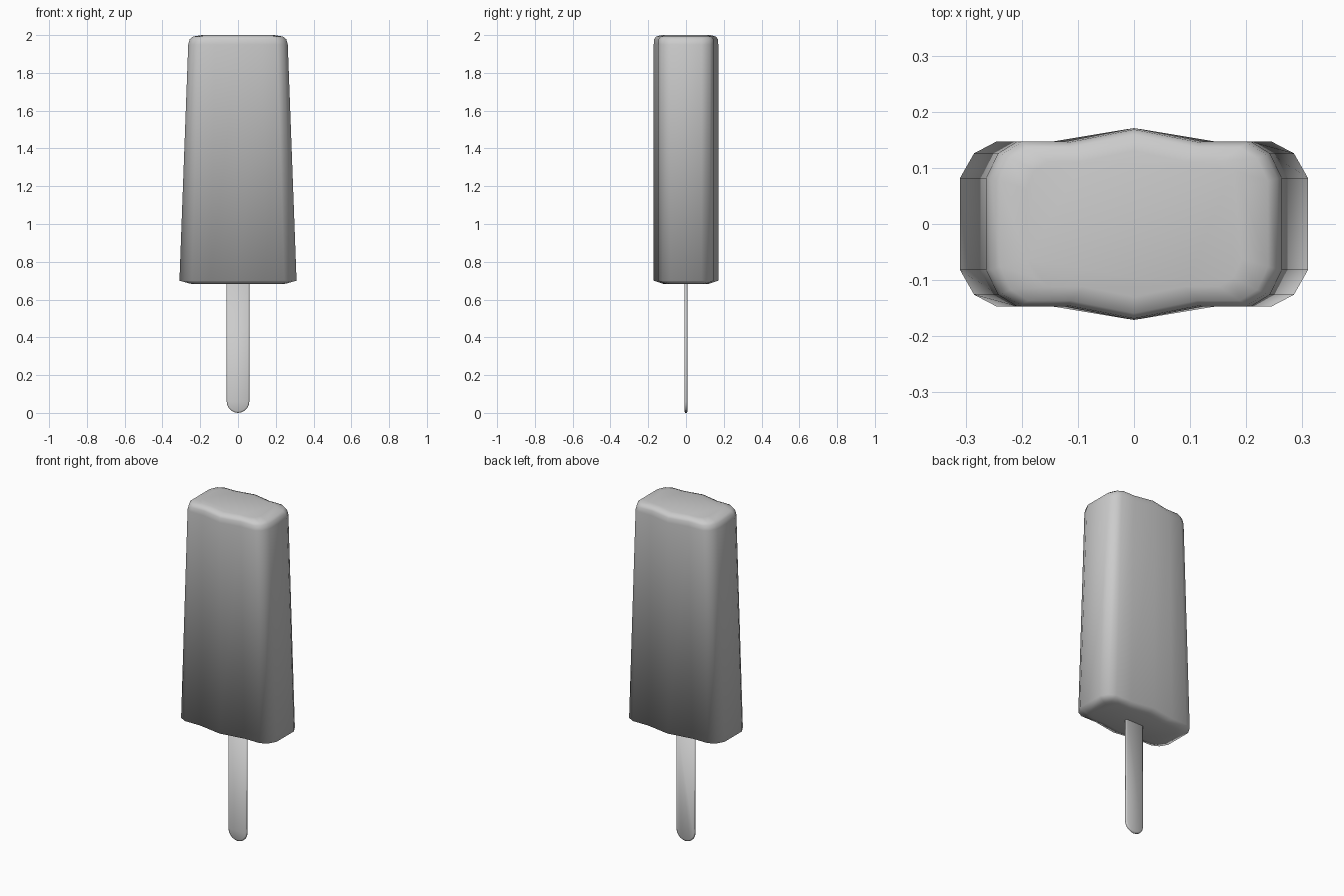
import bpy, bmesh
from math import sin, cos, pi

cube = bpy.data.objects.get("Cube")
if cube:
    bpy.data.objects.remove(cube, do_unlink=True)

grey = bpy.data.materials.new("plain grey")
grey.use_nodes = True
colour = (0.6, 0.6, 0.6, 1)
grey.diffuse_color = colour
grey.node_tree.nodes["Principled BSDF"].inputs["Base Color"].default_value = colour


def loft(name, rings):
    """Skin a stack of equal rings, cap both ends and shade smooth."""
    bm = bmesh.new()
    loops = [[bm.verts.new(p) for p in ring] for ring in rings]
    for a, b in zip(loops, loops[1:]):
        for i in range(len(a)):
            j = (i + 1) % len(a)
            bm.faces.new((a[i], a[j], b[j], b[i]))
    bm.faces.new(loops[0])
    bm.faces.new(loops[-1])
    bmesh.ops.recalc_face_normals(bm, faces=bm.faces)
    for f in bm.faces:
        f.smooth = True
    mesh = bpy.data.meshes.new(name)
    bm.to_mesh(mesh)
    bm.free()
    mesh.materials.append(grey)
    obj = bpy.data.objects.new(name, mesh)
    bpy.context.collection.objects.link(obj)
    return obj


# Ice block: a quarter outline mirrored round, with a ridge down front and back
quarter = [(0.31, 0.082), (0.285, 0.126), (0.245, 0.147), (0.145, 0.147)]
half = quarter + [(0, 0.171)] + [(-x, y) for x, y in reversed(quarter)]
outline = half + [(-x, -y) for x, y in half if x != 0 or y > 0]
# Each level: height, width scale, depth scale
levels = [(0.682, 0.78, 0.68), (0.686, 0.84, 0.76), (0.70, 1.0, 1.0),
          (1.95, 0.85, 1.0), (1.978, 0.825, 0.985), (1.992, 0.77, 0.93),
          (2.0, 0.62, 0.76)]
loft("ice_block", [[(x * sx, y * sy, z) for x, y in outline]
                   for z, sx, sy in levels])

# Stick: flat bar with a rounded lower end and softened long edges
radius, top = 0.06, 0.69
arc = [(-cos(pi * i / 10), radius - radius * sin(pi * i / 10)) for i in range(11)]
shape = [(-1, top)] + [(x, z) for x, z in arc] + [(1, top)]


def stick_ring(y, inset):
    return [(x * (radius - inset), y, z + inset * (1 - min(z / radius, 1)))
            for x, z in shape]


loft("stick", [stick_ring(-0.008, 0.008), stick_ring(-0.004, 0),
               stick_ring(0.004, 0), stick_ring(0.008, 0.008)])
